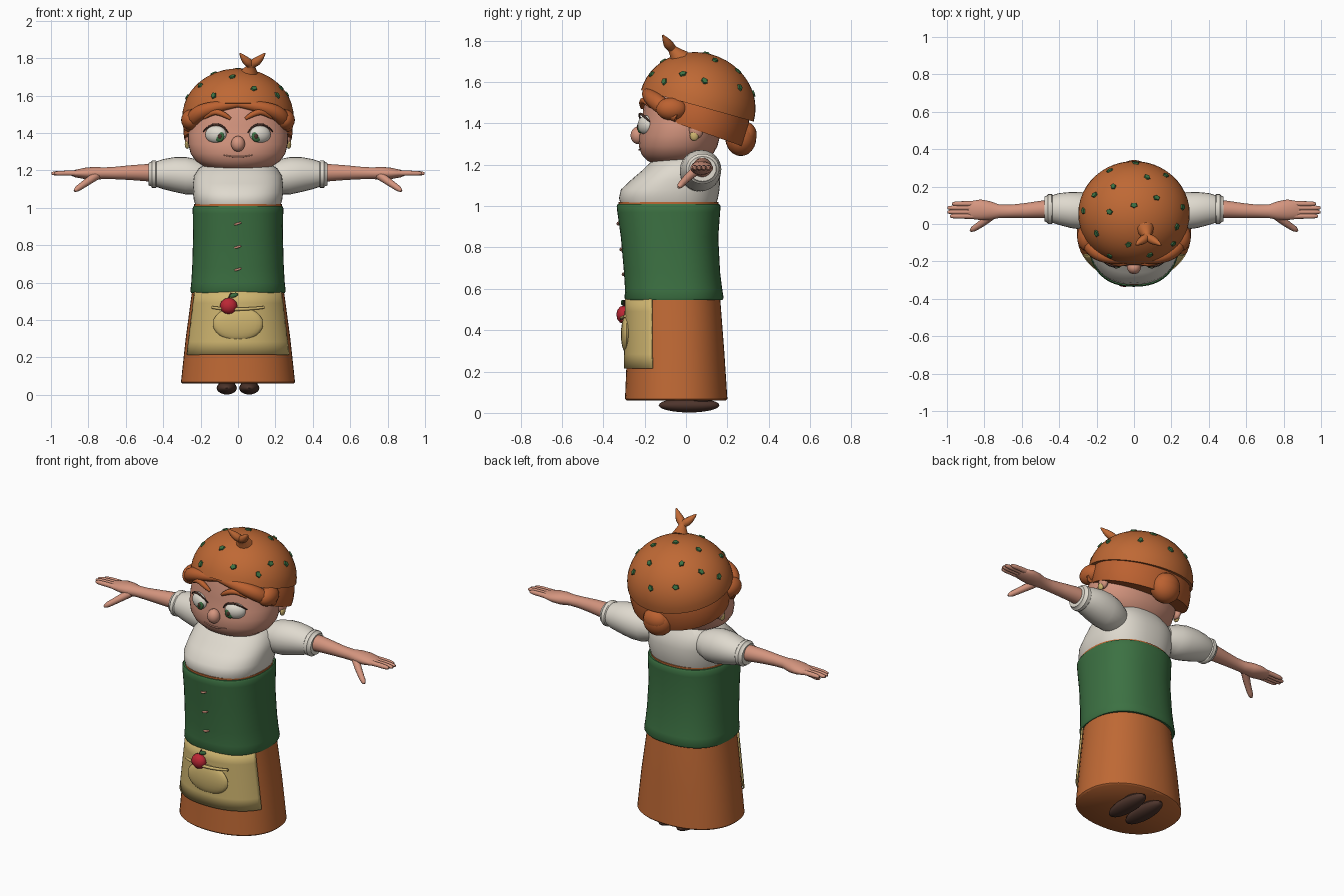
import bpy, bmesh, math
from mathutils import Matrix, Vector, Euler

if "Cube" in bpy.data.objects:
    bpy.data.objects.remove(bpy.data.objects["Cube"])


def material(name, rgb):
    m = bpy.data.materials.new(name)
    m.diffuse_color = (*rgb, 1)
    m.use_nodes = True
    m.node_tree.nodes["Principled BSDF"].inputs["Base Color"].default_value = m.diffuse_color
    return m


ORANGE = material("orange cloth", (0.52, 0.14, 0.035))
GINGER = material("ginger hair", (0.50, 0.12, 0.03))
SKIN = material("skin", (0.66, 0.30, 0.21))
CREAM = material("cream linen", (0.74, 0.70, 0.62))
GREEN = material("green cloth", (0.045, 0.165, 0.055))
TAN = material("tan apron", (0.62, 0.46, 0.16))
RED = material("apple red", (0.50, 0.02, 0.035))
BROWN = material("dark brown", (0.075, 0.035, 0.025))


def finish(ob, mat, mirror=False, angle=45):
    ob.data.materials.append(mat)
    if mirror:
        ob.modifiers.new("mirror", 'MIRROR')
    bpy.ops.object.select_all(action='DESELECT')
    ob.select_set(True)
    bpy.context.view_layer.objects.active = ob
    bpy.ops.object.shade_smooth_by_angle(angle=math.radians(angle))
    return ob


def from_bmesh(name, bm, mat, mirror=False, angle=45):
    bmesh.ops.recalc_face_normals(bm, faces=bm.faces)
    me = bpy.data.meshes.new(name)
    bm.to_mesh(me)
    bm.free()
    ob = bpy.data.objects.new(name, me)
    bpy.context.collection.objects.link(ob)
    return finish(ob, mat, mirror, angle)


def power(v, n):
    return math.copysign(abs(v) ** (2 / n), v)


def skin_rings(bm, rings, closed):
    count = len(rings[0])
    for a, b in zip(rings, rings[1:]):
        for i in range(count if closed else count - 1):
            j = (i + 1) % count
            bm.faces.new((a[i], a[j], b[j], b[i]))


def body(name, sections, mat, n=2.2, count=48):
    """Upright loft; each section is (z, half width, front y, back y)."""
    bm = bmesh.new()
    rings = []
    for z, rx, yf, yb in sections:
        rings.append([bm.verts.new((rx * power(math.sin(a), n),
                                    (yf + yb) / 2 - (yb - yf) / 2 * power(math.cos(a), n), z))
                      for a in (math.tau * i / count for i in range(count))])
    skin_rings(bm, rings, True)
    bm.faces.new(rings[0])
    bm.faces.new(rings[-1])
    return from_bmesh(name, bm, mat)


def limb(name, sections, mat, count=24):
    """Mirrored sideways loft; each section is (x, y, z, radius y, radius z)."""
    bm = bmesh.new()
    rings = [[bm.verts.new((x, y + ry * math.cos(math.tau * i / count),
                            z + rz * math.sin(math.tau * i / count))) for i in range(count)]
             for x, y, z, ry, rz in sections]
    skin_rings(bm, rings, True)
    bm.faces.new(rings[0])
    bm.faces.new(rings[-1])
    return from_bmesh(name, bm, mat, True)


def ball(name, loc, size, mat, rot=(0, 0, 0), mirror=False, seg=24):
    bm = bmesh.new()
    bmesh.ops.create_uvsphere(bm, u_segments=seg, v_segments=seg // 2, radius=1)
    bm.transform(Matrix.LocRotScale(Vector(loc), Euler(rot), Vector(size)))
    return from_bmesh(name, bm, mat, mirror)


def cord(name, points, mat, mirror=False):
    """Tapered tube; each point is (x, y, z, radius)."""
    cu = bpy.data.curves.new(name, 'CURVE')
    cu.dimensions = '3D'
    cu.bevel_depth = 1
    cu.bevel_resolution = 3
    cu.resolution_u = 6
    cu.use_fill_caps = True
    sp = cu.splines.new('NURBS')
    sp.points.add(len(points) - 1)
    for p, (x, y, z, r) in zip(sp.points, points):
        p.co = (x, y, z, 1)
        p.radius = r
    sp.use_endpoint_u = True
    sp.order_u = 3
    ob = bpy.data.objects.new(name, cu)
    bpy.context.collection.objects.link(ob)
    bpy.ops.object.select_all(action='DESELECT')
    ob.select_set(True)
    bpy.context.view_layer.objects.active = ob
    bpy.ops.object.convert(target='MESH')
    return finish(bpy.context.object, mat, mirror, 60)


# Clothes
body("dress", [(.06, .297, -.287, .192), (.068, .305, -.295, .2), (.3, .28, -.285, .185),
               (.56, .245, -.28, .165), (.75, .225, -.28, .14), (1.0, .234, -.326, .157),
               (1.02, .234, -.326, .157)], ORANGE)
body("vest", [(.545, .25, -.29, .175), (.555, .255, -.297, .182), (.6, .25, -.295, .175),
              (.68, .245, -.3, .165), (.85, .24, -.315, .156), (.97, .242, -.332, .165),
              (1.0, .242, -.335, .167), (1.01, .236, -.33, .161)], GREEN, 2.4)
body("shirt", [(1.015, .228, -.318, .148), (1.04, .236, -.324, .155), (1.08, .241, -.315, .162),
               (1.13, .24, -.262, .165), (1.17, .235, -.215, .16), (1.21, .21, -.175, .145),
               (1.25, .15, -.11, .12)], CREAM, 2.4)

# Apron wraps the front of the dress
bm = bmesh.new()
rows = []
for k in range(6):
    t = k / 5
    z, rx, yf, yb = .215 + .345 * t, .301 - .045 * t, -.301 + .006 * t, .2 - .022 * t
    rows.append([bm.verts.new((rx * power(math.sin(a), 2.2),
                               (yf + yb) / 2 - (yb - yf) / 2 * power(math.cos(a), 2.2), z))
                 for a in (math.radians(-65 + 130 * i / 30) for i in range(31))])
skin_rings(bm, rows, False)
apron = from_bmesh("apron", bm, TAN)
apron.modifiers.new("thickness", 'SOLIDIFY').thickness = .009
ball("pocket", (0, -.288, .38), (.135, .027, .09), TAN)
cord("pocket_edge", [(-.14, -.295, .468, .007), (-.08, -.312, .458, .009),
                     (.06, -.312, .458, .009), (.14, -.295, .468, .007)], TAN)
ball("apple", (-.05, -.302, .475), (.047, .035, .044), RED, seg=12)
cord("apple_stem", [(-.05, -.3, .51, .005), (-.045, -.3, .53, .005), (-.035, -.3, .545, .004)], BROWN)
ball("apple_leaf", (-.022, -.308, .533), (.024, .007, .012), GREEN, (0, -.3, 0), seg=12)
for z, y in ((.915, -.326), (.79, -.312), (.67, -.301)):
    cord("button", [(-.018, y, z - .004, .005), (0, y - .008, z, .008), (.016, y, z + .006, .004)], SKIN)

# Arms
limb("sleeve", [(.16, .06, 1.16, .07, .07), (.22, .065, 1.165, .095, .095), (.28, .07, 1.172, .1, .1),
                (.34, .075, 1.178, .096, .093), (.4, .08, 1.18, .085, .08), (.435, .08, 1.18, .074, .068),
                (.44, .08, 1.18, .08, .073), (.46, .08, 1.18, .08, .073), (.465, .08, 1.18, .072, .065),
                (.478, .08, 1.18, .066, .06)], CREAM)
limb("arm", [(.42, .08, 1.185, .05, .05), (.5, .078, 1.188, .046, .045), (.58, .072, 1.188, .04, .039),
             (.66, .068, 1.186, .035, .033), (.72, .068, 1.185, .036, .031), (.77, .072, 1.184, .05, .035),
             (.82, .076, 1.184, .055, .03), (.87, .075, 1.183, .048, .02), (.89, .075, 1.183, .035, .012)], SKIN)
for i in range(4):
    y = .042 + .022 * i
    tip = .972 + (.025 if i in (1, 2) else .012 if i == 0 else 0)
    cord("finger", [(.83, y, 1.184, .015), (.9, y, 1.186, .014), (tip - .01, y, 1.184, .013),
                    (tip, y, 1.184, .006)], SKIN, True)
cord("thumb", [(.75, .055, 1.178, .024), (.79, .02, 1.15, .021), (.84, -.015, 1.115, .017),
               (.865, -.03, 1.098, .015), (.874, -.036, 1.09, .006)], SKIN, True)

# Shoes
ball("shoe", (.06, .015, .037), (.054, .147, .035), BROWN, mirror=True)
ball("ankle", (.06, .06, .07), (.045, .07, .04), BROWN, mirror=True)

# Head and face
body("head", [(1.195, .08, -.11, .04), (1.203, .13, -.15, .075), (1.22, .18, -.188, .1), (1.25, .225, -.215, .13),
              (1.29, .253, -.228, .152), (1.34, .266, -.226, .165), (1.39, .266, -.217, .17),
              (1.44, .258, -.21, .17), (1.5, .25, -.205, .17), (1.56, .235, -.19, .17)], SKIN, 2.15)
ball("nose", (0, -.232, 1.342), (.037, .036, .042), SKIN)
ball("ear", (.262, .05, 1.37), (.022, .035, .045), SKIN, mirror=True)
ball("earring", (.272, .04, 1.34), (.013, .022, .025), TAN, mirror=True, seg=12)
ball("eye", (.118, -.193, 1.392), (.06, .036, .047), CREAM, (0, 0, .4), True)
ball("iris", (.1, -.222, 1.382), (.028, .012, .03), GREEN, (0, 0, .3), True)
ball("pupil", (.097, -.23, 1.382), (.013, .008, .015), BROWN, (0, 0, .3), True, 12)
cord("lash", [(.052, -.213, 1.4, .003), (.075, -.228, 1.437, .005), (.125, -.222, 1.45, .006),
              (.165, -.198, 1.43, .005), (.185, -.175, 1.408, .003)], BROWN, True)
cord("brow", [(.04, -.212, 1.475, .008), (.07, -.214, 1.498, .016), (.12, -.204, 1.515, .016),
              (.16, -.186, 1.495, .011), (.18, -.172, 1.478, .005)], GINGER, True)
cord("mouth", [(-.085, -.214, 1.285, .003), (-.04, -.226, 1.272, .004), (.04, -.226, 1.272, .004),
               (.085, -.214, 1.285, .003)], SKIN)

# Hair: trimmed shell, swept fringe, side locks and a bun
bm = bmesh.new()
bmesh.ops.create_uvsphere(bm, u_segments=40, v_segments=24, radius=1)
bm.transform(Matrix.LocRotScale(Vector((0, .06, 1.42)), None, Vector((.292, .245, .29))))
cut = bmesh.ops.bisect_plane(bm, geom=bm.verts[:] + bm.edges[:] + bm.faces[:], plane_co=(0, 0, 1.385),
                             plane_no=(0, .35, 1), clear_inner=True)
bmesh.ops.holes_fill(bm, edges=[e for e in bm.edges if e.is_boundary])
from_bmesh("hair", bm, GINGER)
cord("fringe", [(-.01, -.19, 1.555, .016), (.1, -.19, 1.545, .03), (.2, -.155, 1.515, .042),
                (.245, -.1, 1.47, .042), (.268, -.04, 1.43, .028)], GINGER, True)
ball("side_lock", (.252, -.07, 1.47), (.052, .075, .055), GINGER, mirror=True)
ball("bun", (0, .265, 1.33), (.09, .075, .088), GINGER)
ball("bun_wrap", (.0, .29, 1.345), (.075, .052, .062), GINGER)

# Headscarf dome, hem, knot and scattered patches
CENTRE, SIZE, TILT = Vector((0, .055, 1.485)), Vector((.298, .283, .258)), Euler((-.273, 0, 0))
placed = Matrix.LocRotScale(CENTRE, TILT, SIZE)
bm = bmesh.new()
bmesh.ops.create_uvsphere(bm, u_segments=48, v_segments=24, radius=1)
bmesh.ops.delete(bm, geom=[v for v in bm.verts if v.co.z < -.01], context='VERTS')
bmesh.ops.holes_fill(bm, edges=[e for e in bm.edges if e.is_boundary])
bm.transform(placed)
from_bmesh("headscarf", bm, ORANGE)
for sx in (-1, 1):
    cord("knot_tail", [(.06, -.03, 1.715, .05), (.068, -.055, 1.745, .028), (.07, -.07, 1.765, .02),
                       (.075 + sx * .035, -.09, 1.788, .026), (.077 + sx * .067, -.112, 1.826, .004)], ORANGE)

patches = [(0, .1), (-.11, .2), (.07, .25), (.12, .14), (.26, .09), (.23, -.015), (-.13, .065), (-.2, -.05),
           (-.03, -.11), (-.21, .155), (.085, -.165), (-.13, -.17), (-.13, .285), (.17, .26), (.01, .325),
           (-.27, .07), (.21, -.105)]
bm = bmesh.new()
inverse = placed.inverted()
for i, (x, y) in enumerate(patches):
    # find the dome height above this spot by stepping down to the surface
    z = 1.76
    while (inverse @ Vector((x, y, z))).length > 1 and z > 1.48:
        z -= .002
    local = (inverse @ Vector((x, y, z))).normalized()
    normal = (TILT.to_matrix() @ Vector([c / s for c, s in zip(local, SIZE)])).normalized()
    turn = normal.to_track_quat('Z', 'Y') @ Euler((0, 0, i * 1.3)).to_quaternion()
    bmesh.ops.create_cone(bm, cap_ends=True, segments=5, radius1=.021, radius2=.017, depth=.009,
                          matrix=Matrix.LocRotScale(placed @ local + normal * .002, turn, Vector((1, .8, 1))))
from_bmesh("scarf_patches", bm, GREEN, angle=20)
